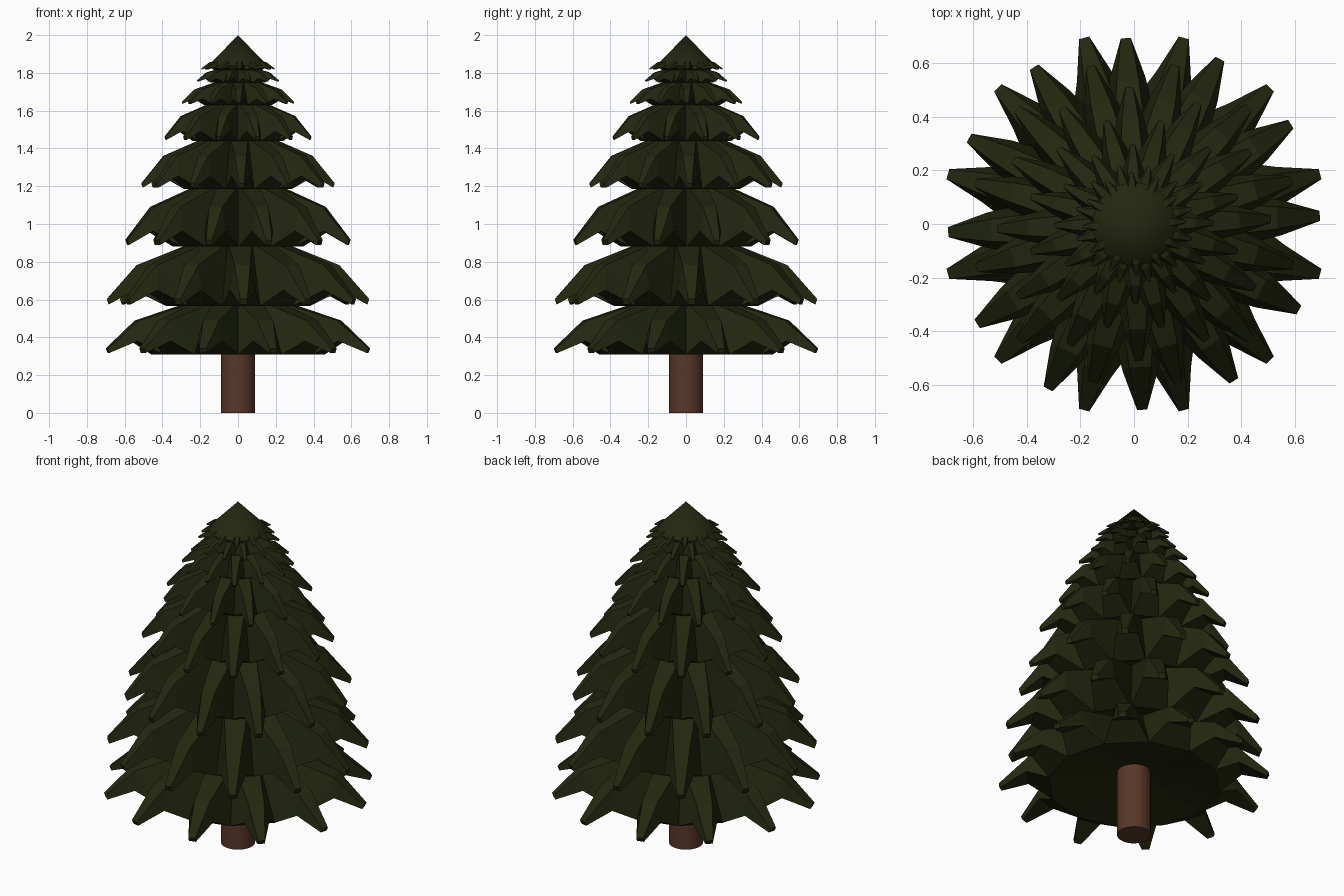
import bpy, bmesh, math
from mathutils import Matrix

if "Cube" in bpy.data.objects:
    bpy.data.objects.remove(bpy.data.objects["Cube"])


def material(name, rgb):
    m = bpy.data.materials.new(name)
    m.diffuse_color = (*rgb, 1)
    m.use_nodes = True
    m.node_tree.nodes["Principled BSDF"].inputs["Base Color"].default_value = m.diffuse_color
    return m


GREEN = material("needles", (0.017, 0.021, 0.005))
BROWN = material("bark", (0.10, 0.038, 0.021))
SPIKES = 12


def finish(bm, name, mat):
    bmesh.ops.remove_doubles(bm, verts=bm.verts, dist=1e-5)
    bmesh.ops.recalc_face_normals(bm, faces=bm.faces)
    me = bpy.data.meshes.new(name)
    bm.to_mesh(me)
    bm.free()
    me.materials.append(mat)
    ob = bpy.data.objects.new(name, me)
    bpy.context.collection.objects.link(ob)
    return ob


def cone(name, r1, r2, z1, z2, mat):
    bm = bmesh.new()
    bmesh.ops.create_cone(bm, cap_ends=True, segments=32, radius1=r1, radius2=r2,
                          depth=z2 - z1, matrix=Matrix.Translation((0, 0, (z1 + z2) / 2)))
    ob = finish(bm, name, mat)
    bpy.ops.object.select_all(action='DESELECT')
    ob.select_set(True)
    bpy.context.view_layer.objects.active = ob
    bpy.ops.object.shade_smooth_by_angle(angle=math.radians(35))


def tier(name, zb, zt, R, base, tip, phase):
    """Skirt of drooping, blunt-ended branches around a hollowed base."""
    bm = bmesh.new()
    h = zt - zb
    half = math.pi / SPIKES
    c, s = math.cos(half), math.sin(half)
    top = zt + 0.06 * h
    # branch half-section: (radial distance, half width, height)
    sec = {
        "W": (0.36 * R * c, 0.36 * R * s, top),              # branch root top
        "B": (0.77 * R, 0.06 * R, zb + 0.69 * h),            # ridge bend
        "C": (R, 0.027 * R, zb + tip * h + 0.09 * h),        # tip top
        "D": (0.985 * R, 0.027 * R, zb + tip * h),           # tip bottom
        "E": (0.79 * R, 0.095 * R, zb + 0.27 * h),           # underside bend
        "V": (base * R * c, base * R * s, zb),               # valley bottom
    }
    ring_top = []
    centre = bm.verts.new((0, 0, zb + 0.35 * h))
    for i in range(SPIKES):
        rot = Matrix.Rotation(math.radians(phase) + 2 * half * i, 3, 'Z')
        P = {}
        for k, (x, y, z) in sec.items():
            for side in (-1, 1):
                v = bm.verts.new((x, y * side, z))
                v.co = rot @ v.co
                P[k, side] = v
        for side in (-1, 1):
            for loop in ("WBV", "VBE", "EBCD"):
                bm.faces.new([P[k, side] for k in loop])
        for a, b in ("WB", "BC", "CD", "DE", "EV"):
            bm.faces.new((P[a, -1], P[a, 1], P[b, 1], P[b, -1]))
        bm.faces.new((P["V", -1], P["V", 1], centre))
        ring_top += [P["W", -1], P["W", 1]]
    bm.faces.new(ring_top)
    finish(bm, name, GREEN)


# Trunk
cone("trunk", 0.09, 0.09, 0, 0.42, BROWN)

# Branch tiers, bottom to top: base z, top z, radius, base ratio, tip lift, turn
TIERS = [
    (0.31, 0.57, 0.72, 0.64, 0.03, 15),
    (0.565, 0.88, 0.695, 0.56, 0.03, 2.5),
    (0.88, 1.185, 0.612, 0.56, 0.03, 15.5),
    (1.185, 1.44, 0.512, 0.57, 0.03, 2),
    (1.44, 1.63, 0.40, 0.60, 0.03, 15),
    (1.63, 1.75, 0.298, 0.62, 0.05, 1),
    (1.75, 1.825, 0.223, 0.65, 0.05, 15),
    (1.815, 1.875, 0.195, 0.66, 0.05, 3),
]
for n, t in enumerate(TIERS, 1):
    tier(f"branch_tier_{n}", *t)

# Pointed crown
cone("crown", 0.155, 0.0, 1.84, 2.0, GREEN)
